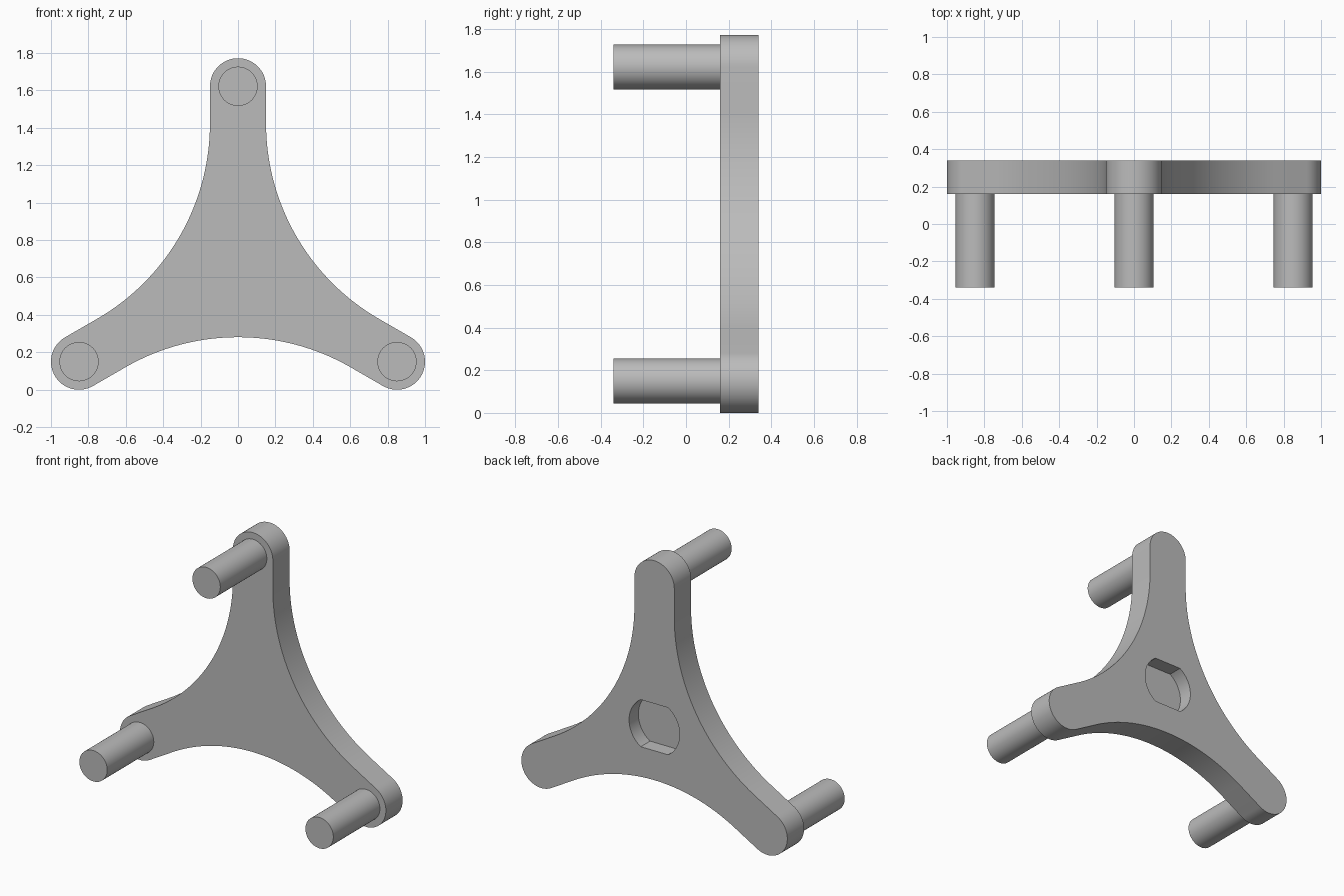
import bpy, bmesh
from math import cos, sin, radians, asin, degrees

cube = bpy.data.objects.get("Cube")
if cube:
    bpy.data.objects.remove(cube, do_unlink=True)

ARM_R = 0.15                          # half width of an arm
REACH = 0.85 / cos(radians(30))       # hub centre to pin centre
HUB_Z = ARM_R + REACH / 2
WAIST = 0.36                          # hub centre to nearest edge
CURVE_R = (WAIST * cos(radians(30)) - ARM_R) / (1 - cos(radians(30)))
FRONT, BACK, PIN_END = 0.16, 0.34, -0.34

grey = bpy.data.materials.new("plain grey")
grey.use_nodes = True
colour = (0.5, 0.5, 0.5, 1)
grey.diffuse_color = colour
grey.node_tree.nodes["Principled BSDF"].inputs["Base Color"].default_value = colour


def polar(angle, dist):
    return dist * cos(radians(angle)), HUB_Z + dist * sin(radians(angle))


def arc(centre, radius, start, end, steps):
    angles = [radians(start + (end - start) * i / steps) for i in range(steps + 1)]
    return [(centre[0] + radius * cos(a), centre[1] + radius * sin(a)) for a in angles]


def prism(name, outline, y0, y1):
    """Extrude an x-z outline along y."""
    bm = bmesh.new()
    face = bm.faces.new([bm.verts.new((x, y0, z)) for x, z in outline])
    new = bmesh.ops.extrude_face_region(bm, geom=[face], use_keep_orig=True)["geom"]
    for v in new:
        if isinstance(v, bmesh.types.BMVert):
            v.co.y = y1
    bmesh.ops.recalc_face_normals(bm, faces=bm.faces)
    mesh = bpy.data.meshes.new(name)
    bm.to_mesh(mesh)
    bm.free()
    mesh.materials.append(grey)
    obj = bpy.data.objects.new(name, mesh)
    bpy.context.collection.objects.link(obj)
    return obj


def smooth(obj):
    bpy.ops.object.select_all(action="DESELECT")
    obj.select_set(True)
    bpy.context.view_layer.objects.active = obj
    bpy.ops.object.shade_smooth_by_angle(angle=radians(30))


# Three-armed plate: rounded tips joined by concave sides
arms = {"top": 90, "right": 210, "left": 330}
outline = []
for a in arms.values():
    outline += arc(polar(a, REACH), ARM_R, a - 90, a + 90, 32)
    outline += arc(polar(a + 60, WAIST + CURVE_R), CURVE_R, a + 270, a + 210, 48)
plate = prism("three_arm_plate", outline, FRONT, BACK)

# Round socket with two flats, sunk into the back
SOCKET_R, FLAT = 0.19, 0.16
edge = degrees(asin(FLAT / SOCKET_R))
shape = (arc((0, HUB_Z), SOCKET_R, -edge, edge, 24)
         + arc((0, HUB_Z), SOCKET_R, 180 - edge, 180 + edge, 24))
cutter = prism("socket_cutter", shape, BACK - 0.1, BACK + 0.1)
cutter.hide_render = True
cut = plate.modifiers.new("socket", "BOOLEAN")
cut.operation = "DIFFERENCE"
cut.solver = "EXACT"
cut.object = cutter
bpy.context.view_layer.objects.active = plate
bpy.ops.object.modifier_apply(modifier=cut.name)
bpy.data.objects.remove(cutter, do_unlink=True)
smooth(plate)

# Pins on the front of each arm tip
for side, a in arms.items():
    circle = arc(polar(a, REACH), 0.105, 0, 360, 48)[:-1]
    smooth(prism(side + "_pin", circle, PIN_END, FRONT))
